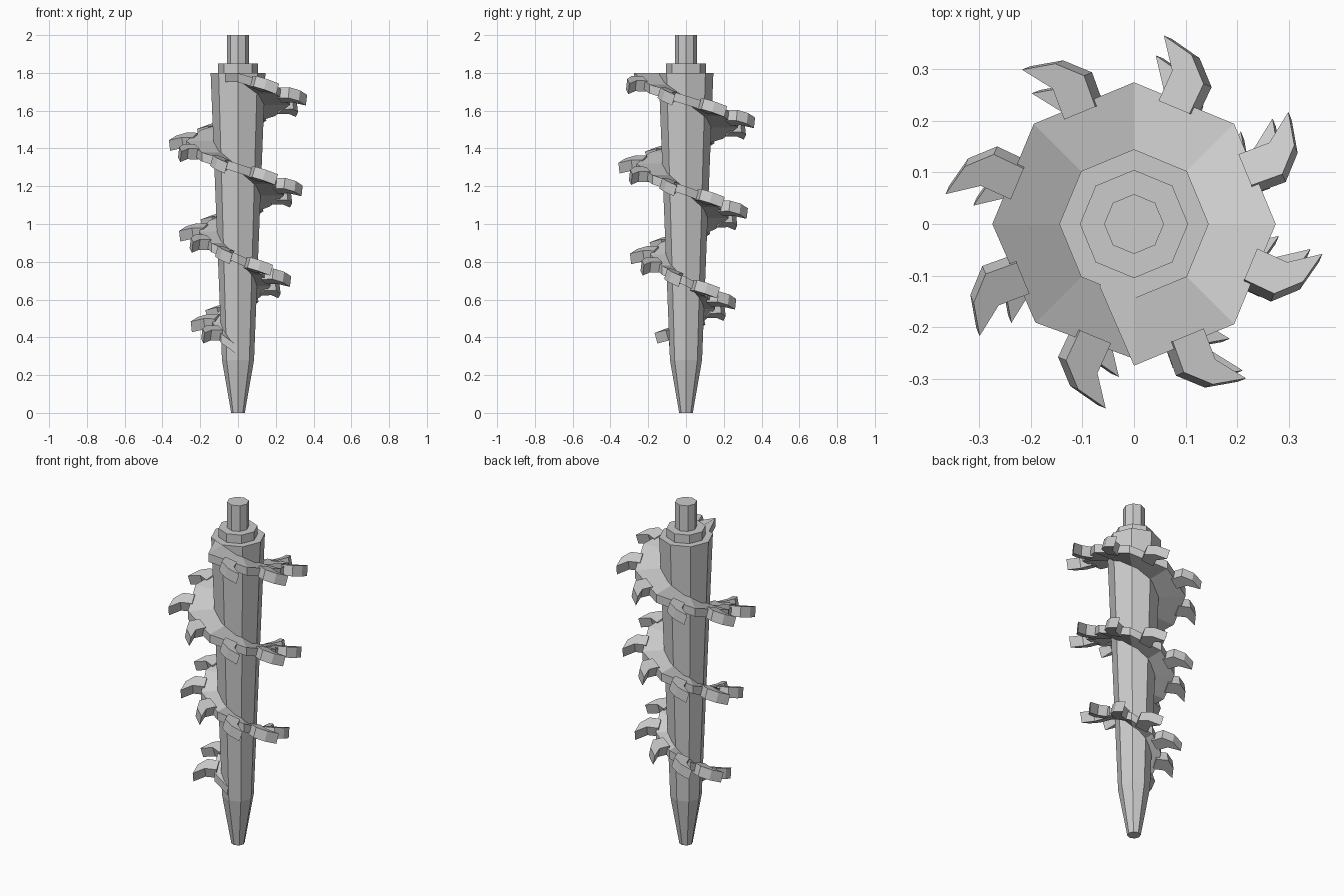
import bpy, bmesh
from math import cos, sin, radians, pi

if "Cube" in bpy.data.objects:
    bpy.data.objects.remove(bpy.data.objects["Cube"])

STEPS, TOP_Z, DROP = 24, 1.775, 0.06   # flight: 8 steps per turn, 3 turns


def make_object(name, verts, faces):
    mesh = bpy.data.meshes.new(name)
    mesh.from_pydata(verts, [], faces)
    bm = bmesh.new()
    bm.from_mesh(mesh)
    bmesh.ops.recalc_face_normals(bm, faces=bm.faces)
    bm.to_mesh(mesh)
    bm.free()
    obj = bpy.data.objects.new(name, mesh)
    bpy.context.collection.objects.link(obj)
    return obj


def loft(name, rings):
    n = len(rings[0])
    verts = [p for ring in rings for p in ring]
    faces = [(i * n + j, i * n + (j + 1) % n, (i + 1) * n + (j + 1) % n, (i + 1) * n + j)
             for i in range(len(rings) - 1) for j in range(n)]
    faces += [tuple(range(n)), tuple(range(len(verts) - n, len(verts)))]
    return make_object(name, verts, faces)


def polar(r, a, z):
    return (r * cos(a), r * sin(a), z)


def octagonal(name, profile):
    return loft(name, [[polar(r, j * pi / 4, z) for j in range(8)] for r, z in profile])


def core_radius(z):
    return 0.085 + 0.06 * (z - 0.28) / 1.52


def flight_radius(k):
    return 0.275 - max(0, 0.009 * (k - 6.5))


# Tapered core, collar and drive pin
octagonal("core", [(0.036, 0), (0.085, 0.28), (0.145, 1.8)])
octagonal("collar", [(0.105, 1.79), (0.105, 1.85)])
octagonal("drive_pin", [(0.058, 1.84), (0.058, 2.0)])


# Helical flight, tapering into the core at both ends
def section(a, r, z):
    inner = core_radius(z) - 0.025
    h = 0.024
    return [polar(inner, a, z - h), polar(r, a, z - h), polar(r, a, z + h), polar(inner, a, z + h)]


rings = [section(radians(-119), 0.138, TOP_Z)]
for k in range(STEPS):
    rings.append(section(radians(-90 + 45 * k), flight_radius(k), TOP_Z - DROP * k))
z_end = TOP_Z - DROP * STEPS
rings.append(section(radians(-95), core_radius(z_end), z_end))
loft("helical_flight", rings)

# Hooked cutting teeth, one on each flight edge (radial, tangential outline)
HOOK = [(-0.015, -0.026), (0.049, -0.029), (0.092, 0.014), (0.106, 0.078),
        (0.049, 0.037), (-0.015, 0.039)]
for k in range(STEPS - 1):
    a = radians(-90 + 45 * (k + 0.5))
    z0 = TOP_Z - DROP * (k + 0.5)
    edge = flight_radius(k + 0.5) * cos(pi / 8)
    rings = []
    for h in (-0.028, 0.028):
        ring = []
        for u, v in HOOK:
            r = edge + u
            t = v + 0.3 * h
            ring.append((r * cos(a) - t * sin(a), r * sin(a) + t * cos(a), z0 + h - 0.38 * v))
        rings.append(ring)
    loft(f"tooth_{k + 1:02d}", rings)
